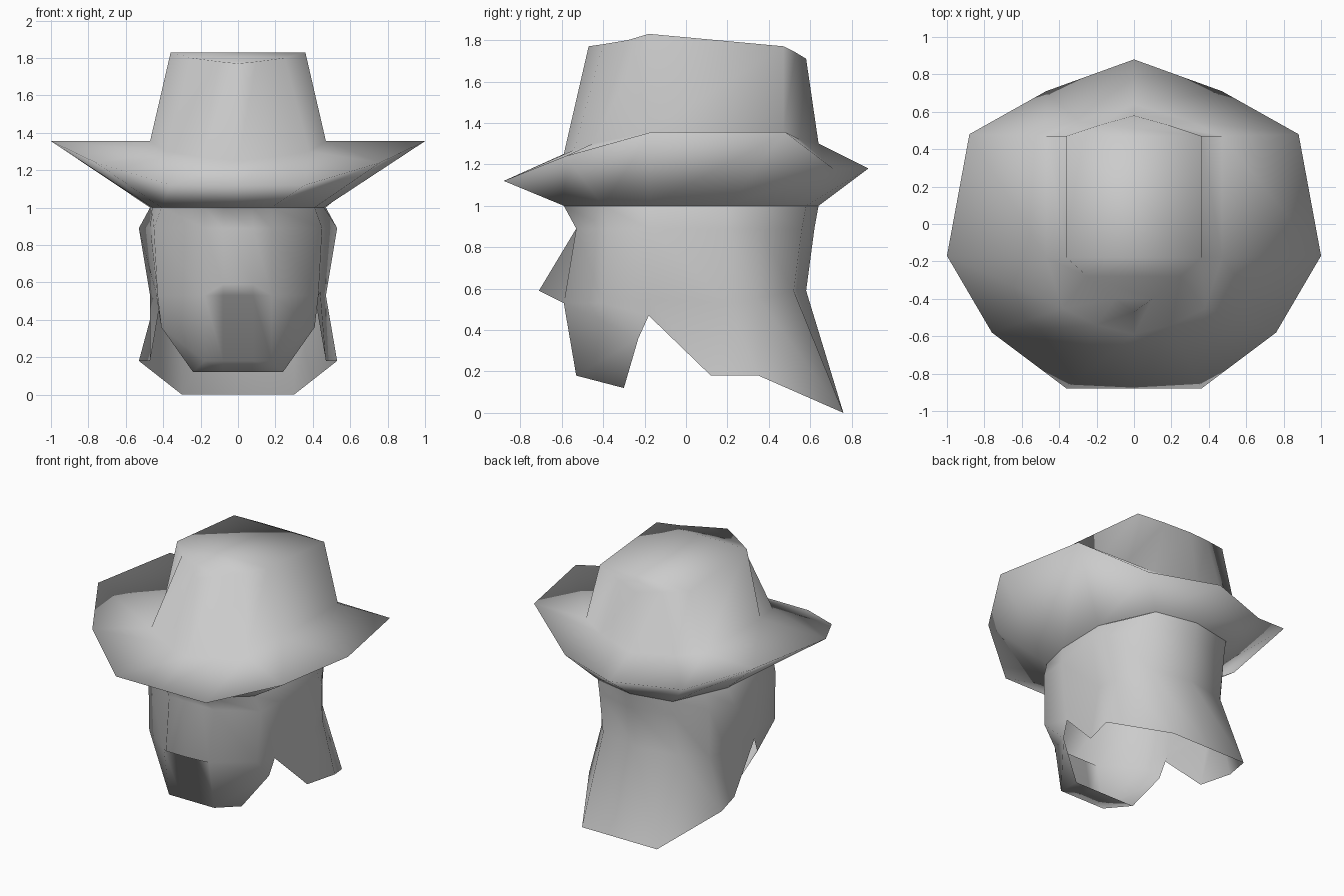
import bpy
import bmesh

# Remove the default cube only
default_cube = bpy.data.objects.get("Cube")
if default_cube:
    bpy.data.objects.remove(default_cube, do_unlink=True)


def make_material(name, colour):
    material = bpy.data.materials.new(name)
    material.use_nodes = True
    material.diffuse_color = colour
    shader = next(node for node in material.node_tree.nodes
                  if node.type == "BSDF_PRINCIPLED")
    shader.inputs["Base Color"].default_value = colour
    shader.inputs["Roughness"].default_value = .8
    return material


def at_height(height, outline):
    """Turn a flat half outline into a level ring."""
    return [(x, y, height) for x, y in outline]


def mirror_ring(half):
    """Complete a half ring, front to back, with its mirrored side."""
    return half + [(-x, y, z) for x, y, z in reversed(half)]


def loft(name, half_rings, material):
    """Skin a stack of mirrored rings and weld the shared points."""
    mesh = bpy.data.meshes.new(name)
    shell = bmesh.new()
    rings = [[shell.verts.new(point) for point in mirror_ring(half)]
             for half in half_rings]
    for lower, upper in zip(rings, rings[1:]):
        for i in range(len(lower)):
            j = i - 1
            shell.faces.new((lower[j], lower[i], upper[i], upper[j]))
    return mesh, shell, rings


def finish(name, mesh, shell, material):
    """Weld, orient and smooth a shell, then place it in the scene."""
    bmesh.ops.remove_doubles(shell, verts=shell.verts[:], dist=.001)
    bmesh.ops.recalc_face_normals(shell, faces=shell.faces[:])
    for face in shell.faces:
        face.smooth = True
    shell.to_mesh(mesh)
    shell.free()
    mesh.materials.append(material)
    part = bpy.data.objects.new(name, mesh)
    bpy.context.collection.objects.link(part)
    return part


grey = make_material("plain grey", (.6, .6, .6, 1))

# Hat: underside opening, brim edge, crown base and crown rim
opening = at_height(1, [(0, -.59), (.18, -.59), (.41, -.4), (.46, -.18),
                        (.47, .2), (.3, .58), (0, .64)])
brim_edge = [(0, -.88, 1.12), (.36, -.88, 1.12), (.76, -.58, 1.24),
             (1, -.17, 1.355), (.88, .48, 1.355), (.47, .71, 1.18),
             (0, .88, 1.18)]
crown_base = [(0, -.59, 1.25), (.2, -.54, 1.27), (.38, -.45, 1.3),
              (.47, -.18, 1.355), (.47, .47, 1.355), (.3, .55, 1.32),
              (0, .64, 1.3)]
crown_rim = [(0, -.47, 1.77), (.1, -.4, 1.78), (.25, -.28, 1.8),
             (.36, -.18, 1.83), (.36, .47, 1.77), (.18, .53, 1.74),
             (0, .58, 1.71)]
mesh, shell, rings = loft("hat", [opening, brim_edge, crown_base, crown_rim],
                          grey)
# Creased crown top: strips joining each side of the rim across the middle
rim = rings[-1]
last = len(rim) - 1
for i in range(len(rim) // 2 - 1):
    shell.faces.new((rim[i], rim[i + 1], rim[last - i - 1], rim[last - i]))
finish("hat", mesh, shell, grey)

# Head: open shell with nose, jaw and a flared neck cloth behind
head_top = at_height(1, [(.08, -.59), (.18, -.59), (.41, -.4), (.46, -.18),
                         (.47, .2), (.4, .35), (.3, .58), (0, .64)])
brow = at_height(.89, [(.08, -.53), (.18, -.53), (.45, -.38), (.47, -.18),
                       (.53, .2), (.43, .35), (.3, .56), (0, .62)])
nose_tip = [(.08, -.71, .59), (.18, -.59, .53), (.43, -.4, .53),
            (.44, -.18, .55), (.47, .2, .53), (.43, .35, .55),
            (.3, .52, .59), (0, .58, .59)]
nose_base = [(.08, -.59, .53)] + nose_tip[1:]
lower_edge = [(.08, -.53, .18), (.18, -.53, .18), (.41, -.23, .36),
              (.42, -.18, .47), (.47, .12, .18), (.53, .35, .18),
              (.3, .76, 0), (0, .76, 0)]
chin = [(.08, -.3, .12), (.24, -.3, .12)] + lower_edge[2:]


def same(a, b):
    return all(abs(p - q) < .001 for p, q in zip(a, b))


mesh, shell, rings = loft("head", [head_top, brow, nose_tip, nose_base,
                                   lower_edge, chin], grey)
# Drop the flat slivers where neighbouring rings share their points
slivers = [face for face in shell.faces if face.calc_area() < .0001]
bmesh.ops.delete(shell, geom=slivers, context="FACES")
finish("head", mesh, shell, grey)
